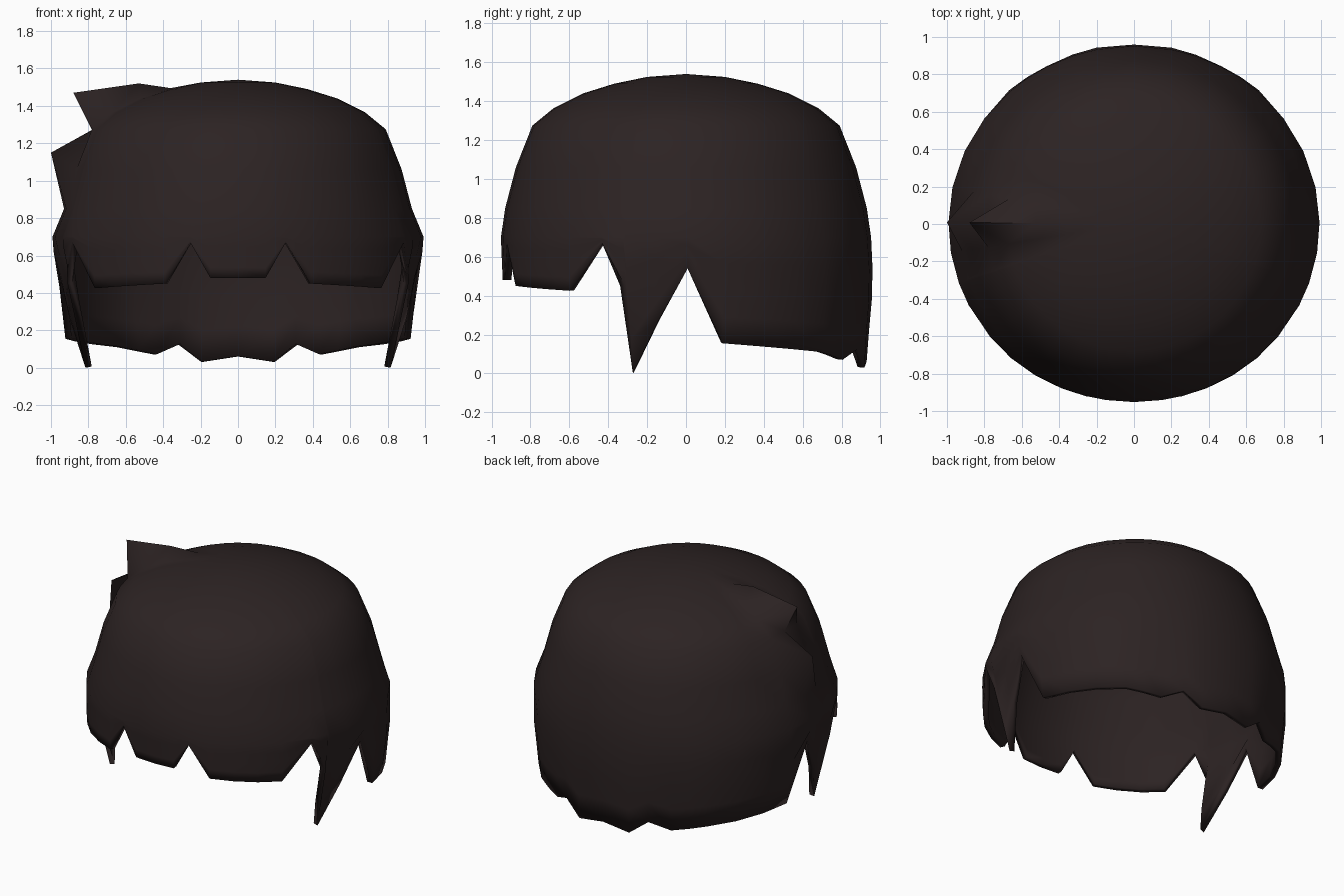
import bpy
import bmesh
import math

cube = bpy.data.objects.get("Cube")
if cube:
    bpy.data.objects.remove(cube, do_unlink=True)

hair = bpy.data.materials.new("dark brown hair")
hair.use_nodes = True
COLOUR = (0.025, 0.0165, 0.0165, 1)
hair.diffuse_color = COLOUR
bsdf = hair.node_tree.nodes["Principled BSDF"]
bsdf.inputs["Base Color"].default_value = COLOUR
bsdf.inputs["Roughness"].default_value = 0.8

# Silhouette of the cap: radius, height
PROFILE = [(0.2, 1.525), (0.37, 1.49), (0.53, 1.44), (0.68, 1.365), (0.79, 1.275),
           (0.875, 1.06), (0.93, 0.85), (0.952, 0.7), (0.963, 0.46), (0.935, 0.15), (0.925, 0)]
DOME_ROWS = 8
HEM_ROWS = 4

# Two tufts pulled out of the right side: dome row -> distance out, height
TUFTS = {1: (0.36, 1.495), 2: (0.53, 1.52), 3: (0.88, 1.47), 4: (0.78, 1.27), 5: (1.0, 1.15)}

# Cut line of one half: degrees from the front, height, inward pull of the tip
HEM = [(0, 0.48, 0.98), (9, 0.48, 0.98), (15.5, 0.67, 1), (24, 0.45, 0.99), (52, 0.425, 0.99),
       (64, 0.67, 1), (71, 0.45, 0.98), (71.5, 0, 0.91), (90.5, 0.54, 0.98), (101.5, 0.155, 0.985),
       (137, 0.11, 1), (151, 0.07, 0.98), (160, 0.125, 1), (168, 0.03, 1.01), (180, 0.06, 1)]


def mix(a, b, t):
    return a + (b - a) * t


def radius_at(z):
    for (r0, z0), (r1, z1) in zip(PROFILE, PROFILE[1:]):
        if z >= z1:
            return mix(r0, r1, (z - z0) / (z1 - z0))
    return PROFILE[-1][0]


def widening(z, angle):
    side = math.sin(angle) ** 2
    if z > 0.8:
        return 1
    return 1 + (0.042 * side if z > 0.6 else 0.022 * min(1, 2 * side))


# Fill wide gaps in the cut line, then mirror it to the other side
half = []
for a, b in zip(HEM, HEM[1:]):
    steps = max(1, math.ceil((b[0] - a[0]) / 12))
    half += [tuple(mix(p, q, i / steps) for p, q in zip(a, b)) for i in range(steps)]
half.append(HEM[-1])
columns = half + [(360 - a, z, s) for a, z, s in reversed(half[1:-1])]

# Hair cap: dome rows, then rows that stretch down to the cut line
bm = bmesh.new()
apex = bm.verts.new((0, 0, 1.54))
grid = []
for degrees, hem, pull in columns:
    angle = math.radians(degrees)
    rows = [(r, z, 1) for r, z in PROFILE[:DOME_ROWS]]
    base = rows[-1][1]
    if abs(degrees - 270) < 1:
        for row, (r, z) in TUFTS.items():
            rows[row] = (r, z, 1)
    for i in range(1, HEM_ROWS + 1):
        t = i / HEM_ROWS
        z = mix(base, hem, t)
        rows.append((radius_at(z), z, mix(1, pull, t)))
    column = []
    for r, z, scale in rows:
        r *= scale * widening(z, angle)
        column.append(bm.verts.new((r * math.sin(angle), -r * math.cos(angle), z)))
    grid.append(column)
for left, right in zip(grid, grid[1:] + grid[:1]):
    bm.faces.new((apex, left[0], right[0]))
    for i in range(len(left) - 1):
        bm.faces.new((left[i], left[i + 1], right[i + 1], right[i]))
bmesh.ops.recalc_face_normals(bm, faces=bm.faces)
mesh = bpy.data.meshes.new("hair_cap")
bm.to_mesh(mesh)
bm.free()
mesh.materials.append(hair)
cap = bpy.data.objects.new("hair_cap", mesh)
bpy.context.collection.objects.link(cap)
bpy.ops.object.select_all(action='DESELECT')
cap.select_set(True)
bpy.context.view_layer.objects.active = cap
bpy.ops.object.shade_smooth_by_angle(angle=math.radians(80))

# Thin wall, hollow inside
wall = cap.modifiers.new("thickness", 'SOLIDIFY')
wall.thickness = 0.035
wall.offset = -1
